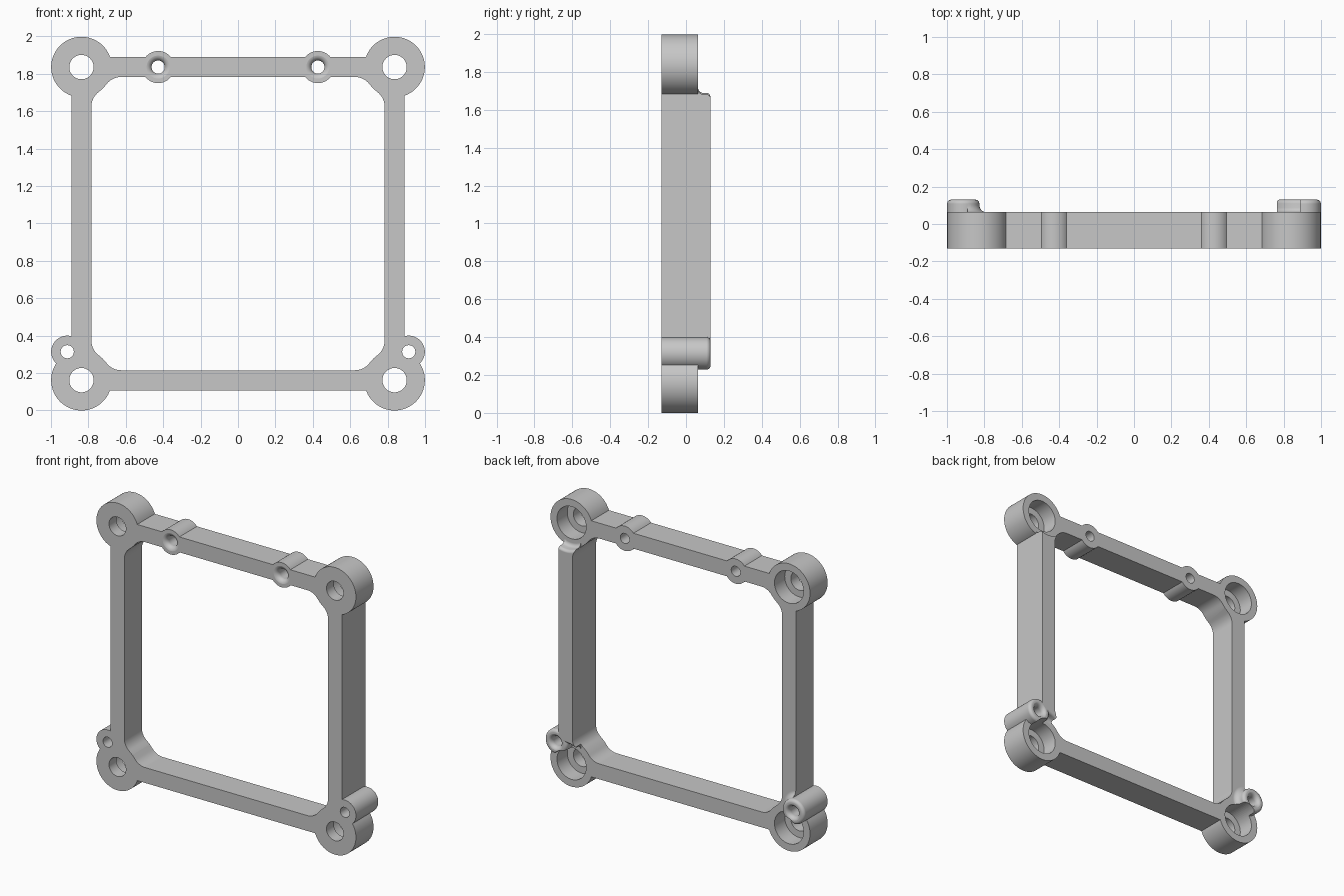
import bpy, bmesh, math

if "Cube" in bpy.data.objects:
    bpy.data.objects.remove(bpy.data.objects["Cube"])

FRONT, BACK, TALL = -0.13, 0.063, 0.13
C, MID = 0.837, 0.999          # boss offset from the centre, centre height
BOSS_R, BAR_IN, BAR_OUT, FIL = 0.162, 0.784, 0.891, 0.0986
EAR_X, EAR_Z, EAR_R = 0.913, 0.314, 0.086

grey = bpy.data.materials.new("plain grey")
grey.diffuse_color = (0.57, 0.57, 0.57, 1)
grey.use_nodes = True
grey.node_tree.nodes["Principled BSDF"].inputs["Base Color"].default_value = grey.diffuse_color


def finish(name, bm):
    bmesh.ops.recalc_face_normals(bm, faces=bm.faces)
    me = bpy.data.meshes.new(name)
    bm.to_mesh(me)
    bm.free()
    me.materials.append(grey)
    ob = bpy.data.objects.new(name, me)
    bpy.context.collection.objects.link(ob)
    return ob


def turned(name, x, z, profile, n=64):
    """Closed solid turned about an axis along y; profile is (radius, y)."""
    bm = bmesh.new()
    rings = [[bm.verts.new((x + r * math.cos(2 * math.pi * i / n), y,
                            z + r * math.sin(2 * math.pi * i / n)))
              for i in range(n)] for r, y in profile]
    for a, b in zip(rings, rings[1:]):
        for i in range(n):
            j = (i + 1) % n
            bm.faces.new((a[i], a[j], b[j], b[i]))
    bm.faces.new(rings[0])
    bm.faces.new(rings[-1])
    return finish(name, bm)


def prism(name, pts, y0, y1):
    """Outline of (x, z) points extruded along y."""
    bm = bmesh.new()
    a = [bm.verts.new((x, y0, z)) for x, z in pts]
    b = [bm.verts.new((x, y1, z)) for x, z in pts]
    bm.faces.new(a)
    bm.faces.new(b)
    for i in range(len(pts)):
        j = (i + 1) % len(pts)
        bm.faces.new((a[i], a[j], b[j], b[i]))
    return finish(name, bm)


def box(name, x0, x1, y0, y1, z0, z1):
    return prism(name, [(x0, z0), (x1, z0), (x1, z1), (x0, z1)], y0, y1)


def combine(target, tool, op):
    mod = target.modifiers.new("join", "BOOLEAN")
    mod.operation, mod.solver, mod.object = op, "EXACT", tool
    bpy.context.view_layer.objects.active = target
    bpy.ops.object.modifier_apply(modifier=mod.name)
    bpy.data.objects.remove(tool)


def quarter(r, n=8):
    """Quarter rounding: (outward, along) steps, starting along the axis."""
    return [(r * (1 - math.cos(a)), r * math.sin(a))
            for a in (math.pi / 2 * i / n for i in range(n + 1))]


def corner_hole(sx, sz):
    """Through hole with a wide recess from the back."""
    return turned("corner_hole", sx * C, MID + sz * C,
                  [(0.065, -0.3), (0.065, -0.05), (0.112, -0.05), (0.112, 0.3)])


SIDES = (-1, 1)

# square plate with corner bosses
frame = box("frame", -BAR_OUT, BAR_OUT, FRONT, BACK, MID - BAR_OUT, MID + BAR_OUT)
for sx in SIDES:
    for sz in SIDES:
        combine(frame, turned("corner_boss", sx * C, MID + sz * C,
                              [(BOSS_R, FRONT), (BOSS_R, BACK)]), "UNION")

# raised rail on one side, hollowed round the bosses at its ends
rail = box("rail", 0.765, BAR_OUT, 0.0, TALL, 0.25, 1.75)
for sz in SIDES:
    flare = [(0.13, -0.05), (0.13, BACK - 0.002), (0.15, 0.066), (0.159, 0.074),
             (0.164, 0.086), (0.164, 0.11), (0.167, 0.12), (0.174, 0.127),
             (0.184, 0.1305), (0.184, 0.2)]
    combine(rail, turned("rail_end_cut", C, MID + sz * C, flare), "DIFFERENCE")
combine(frame, rail, "UNION")

# window: straight sides, corners wrapping the bosses with blended hollows
dx = C - BAR_IN + FIL
d = math.sqrt((BOSS_R + FIL) ** 2 - dx ** 2)
t = math.atan2(d, dx)
corner = [(BAR_IN - FIL + FIL * math.cos(t * i / 8), C - d + FIL * math.sin(t * i / 8))
          for i in range(9)]
tip = C - (BOSS_R - 0.0003) * math.sqrt(0.5)
half = corner + [(tip, tip)] + [(z, x) for x, z in corner[::-1]]
outline = []
for sx, sz in ((1, 1), (-1, 1), (-1, -1), (1, -1)):
    pts = [(sx * x, MID + sz * z) for x, z in half]
    outline += pts if sx * sz > 0 else pts[::-1]
combine(frame, prism("window", outline, -0.3, 0.3), "DIFFERENCE")

# recessed corner holes
for sx in SIDES:
    for sz in SIDES:
        combine(frame, corner_hole(sx, sz), "DIFFERENCE")

# ears beside the lower bosses, notched by the recess, rounded at the back
for sx in SIDES:
    ex = sx * EAR_X
    rim = [(EAR_R - u, TALL - 0.022 + a) for u, a in quarter(0.022)]
    ear = turned("ear", ex, EAR_Z, [(EAR_R, FRONT)] + rim)
    combine(ear, corner_hole(sx, -1), "DIFFERENCE")
    if sx < 0:                 # flared foot where the ear stands on the thin bar
        foot = turned("ear_foot", ex, EAR_Z, [(EAR_R + 0.035, 0.0)] + [
            (EAR_R + 0.035 - u, BACK + a) for u, a in
            [(0, 0), (0.012, 0.003), (0.023, 0.01), (0.031, 0.022), (0.036, 0.036)]])
        combine(foot, box("foot_limit", -0.889, -0.7, -0.1, 0.2, 0.1, 0.6), "INTERSECT")
        combine(foot, corner_hole(sx, -1), "DIFFERENCE")
        combine(frame, foot, "UNION")
    combine(frame, ear, "UNION")

# small screw bosses on the top bar, and flared holes in them and in the ears
mouth = [(0.035 + u, a) for u, a in quarter(0.032)]
for sx in SIDES:
    combine(frame, turned("screw_boss", sx * 0.427, MID + C,
                          [(EAR_R, FRONT), (EAR_R, BACK)]), "UNION")
    combine(frame, turned("screw_hole", sx * 0.427, MID + C,
                          [(0.067, -0.3)] + [(r, FRONT + 0.0315 - a) for r, a in mouth[::-1]]
                          + [(0.035, 0.3)]), "DIFFERENCE")
    combine(frame, turned("ear_hole", sx * EAR_X, EAR_Z,
                          [(0.035, -0.3)] + [(r * 0.8 + 0.007, TALL - 0.0315 + a) for r, a in mouth]
                          + [(0.0606, 0.3)]), "DIFFERENCE")

# crisp edges, smooth curves, flat planes
bpy.ops.object.select_all(action="DESELECT")
frame.select_set(True)
bpy.context.view_layer.objects.active = frame
bpy.ops.object.shade_smooth_by_angle(angle=math.radians(30))
wn = frame.modifiers.new("even_shading", "WEIGHTED_NORMAL")
wn.keep_sharp = True
